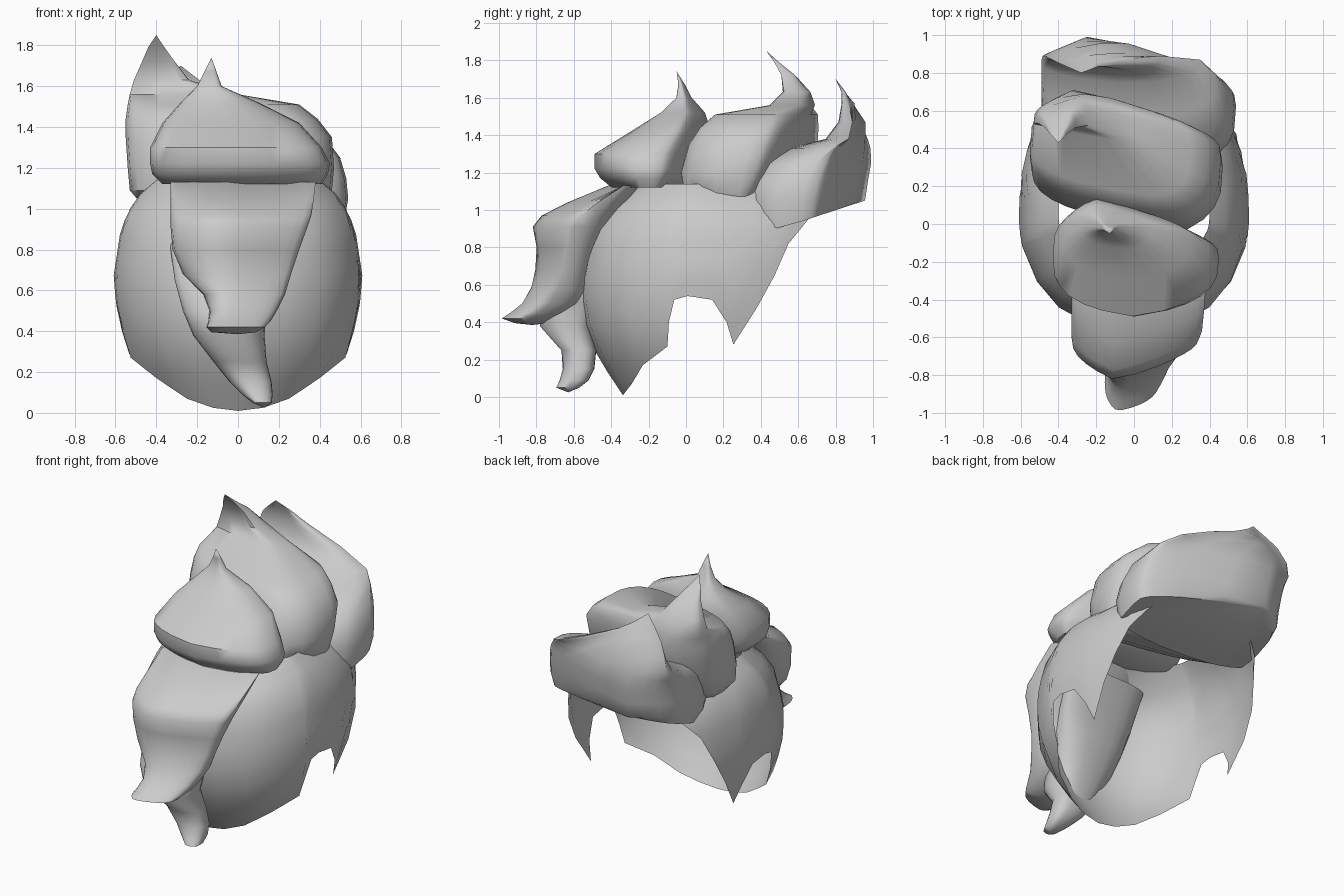
import bpy, bmesh
from math import sin, cos, pi, radians, copysign

cube = bpy.data.objects.get("Cube")
if cube:
    bpy.data.objects.remove(cube, do_unlink=True)

grey = bpy.data.materials.new("hair_grey")
grey.use_nodes = True
shade = (0.6, 0.6, 0.6, 1)
grey.diffuse_color = shade
grey.node_tree.nodes["Principled BSDF"].inputs["Base Color"].default_value = shade


def finish(name, bm, angle=50):
    """Turn a bmesh into a smooth shaded object."""
    bmesh.ops.recalc_face_normals(bm, faces=bm.faces)
    mesh = bpy.data.meshes.new(name)
    bm.to_mesh(mesh)
    bm.free()
    mesh.materials.append(grey)
    obj = bpy.data.objects.new(name, mesh)
    bpy.context.collection.objects.link(obj)
    bpy.ops.object.select_all(action='DESELECT')
    obj.select_set(True)
    bpy.context.view_layer.objects.active = obj
    bpy.ops.object.shade_smooth_by_angle(angle=radians(angle))


def bridge(bm, lower, upper):
    """Join two rows of vertices with quads."""
    for a, b, c, d in zip(lower, lower[1:], upper[1:], upper):
        bm.faces.new((a, b, c, d))


def soft(v, power):
    return copysign(abs(v) ** power, v)


def section(row, front, back, sides):
    """Rounded box whose front and back each fall away from a ridge."""
    z, x0, x1, y0, y1 = row
    half_x, half_y = (x1 - x0) / 2, (y1 - y0) / 2
    points = []
    for k in range(sides):
        a = 2 * pi * k / sides
        ridge, slope, power = back if sin(a) > 0 else front
        x = x0 + half_x + half_x * soft(cos(a), power)
        drop = min(slope * abs(x - ridge), half_y)
        y = y0 + half_y + (half_y - drop) * soft(sin(a), power)
        points.append((x, y, z))
    return points


def lock(name, rows, tip, front, back, dip=0, sides=24):
    """Loft sections (z, x min, x max, y min, y max) to a tip."""
    bm = bmesh.new()
    rings = []
    for row in rows:
        points = section(row, front, back, sides)
        if not rings:
            points = [(x, y, z + dip * abs(y - 0.5)) for x, y, z in points]
        rings.append([bm.verts.new(p) for p in points])
    bm.faces.new(rings[0])
    for lower, upper in zip(rings, rings[1:]):
        bridge(bm, lower + lower[:1], upper + upper[:1])
    end = bm.verts.new(tip)
    last = rings[-1]
    for a, b in zip(last, last[1:] + last[:1]):
        bm.faces.new((a, b, end))
    finish(name, bm)


def sample(table, key):
    """Linear lookup in a table sorted by its first column."""
    for a, b in zip(table, table[1:]):
        if key <= b[0]:
            t = (key - a[0]) / (b[0] - a[0])
            return [p + (q - p) * t for p, q in zip(a[1:], b[1:])]
    return list(table[-1][1:])


# Shell open at back and top: height, half width, front depth, back depth
profile = [(0, .3, .38, .6), (.1, .42, .45, .65), (.27, .54, .55, .8),
           (.45, .59, .62, .85), (.67, .61, .62, .85), (.9, .575, .57, .85),
           (1, .53, .5, .8), (1.1, .46, .38, .65), (1.14, .4, .3, .55)]
# Lower rim: angle from the front, height
rim = [(0, .01), (20, .025), (39, .07), (57, .17), (76, .27), (78, .4),
       (81, .52), (87, .54), (95, .52), (100, .4), (103, .28), (111, .48),
       (118, .65), (124, .82), (132, .92), (142, 1)]
columns = [(-a, z) for a, z in rim[:0:-1]] + rim
top, steps = profile[-1][0], 9
bm = bmesh.new()
rings = []
for s in range(steps + 1):
    ring = []
    for angle, low in columns:
        z = low + (top - low) * s / steps
        width, front, back = sample(profile, z)
        a = radians(angle)
        depth = front if cos(a) > 0 else back
        x, y = width * soft(sin(a), 0.92), 0.05 - depth * soft(cos(a), 0.92)
        ring.append(bm.verts.new((x, y, z)))
    rings.append(ring)
for lower, upper in zip(rings, rings[1:]):
    bridge(bm, lower, upper)
finish("hair_shell", bm)

# Three crest tufts, each curling up to a point on the right
lock("front_tuft", [
    (1.12, -.37, .41, -.4, .05), (1.17, -.42, .44, -.46, .1),
    (1.22, -.43, .45, -.49, .12), (1.3, -.43, .41, -.49, .13),
    (1.42, -.37, .3, -.3, .14), (1.52, -.28, .1, -.14, .11),
    (1.6, -.2, -.08, -.07, .04), (1.67, -.165, -.105, -.06, .01)],
    (-.13, -.05, 1.74), (0, .15, .7), (-.2, .3, .55))

lock("middle_tuft", [
    (1.02, -.47, .43, .1, .5), (1.09, -.53, .46, -.04, .6),
    (1.2, -.54, .47, -.06, .66), (1.35, -.55, .46, -.02, .71),
    (1.44, -.55, .39, .03, .72), (1.51, -.54, .3, .1, .72),
    (1.56, -.53, .0, .36, .7), (1.63, -.51, -.24, .4, .67),
    (1.72, -.47, -.31, .42, .6), (1.79, -.44, -.36, .425, .52)],
    (-.4, .43, 1.85), (.3, .2, .65), (-.3, .3, .5))

lock("rear_tuft", [
    (.9, -.46, .52, .28, .95), (1.05, -.49, .54, .27, .975),
    (1.15, -.49, .53, .3, .99), (1.25, -.49, .5, .37, 1.01),
    (1.33, -.49, .44, .55, 1.01), (1.38, -.49, .35, .74, 1),
    (1.47, -.47, .14, .81, .97), (1.57, -.42, -.09, .815, .91),
    (1.63, -.36, -.19, .81, .86)],
    (-.28, .8, 1.7), (0, .1, .6), (-.2, .32, .5), dip=.33)

# Two face locks hanging down the front
lock("upper_face_lock", [
    (1.13, -.33, .38, -.42, -.25), (1.04, -.33, .37, -.64, -.3),
    (.97, -.33, .36, -.78, -.35), (.91, -.33, .34, -.83, -.38),
    (.8, -.32, .3, -.81, -.45), (.68, -.27, .26, -.81, -.5),
    (.58, -.17, .23, -.85, -.52), (.5, -.14, .19, -.9, -.56),
    (.45, -.145, .16, -.96, -.62), (.42, -.155, .13, -1, -.68),
    (.395, -.13, .09, -.93, -.74)],
    (0, -.82, .385), (-.1, .32, .75), (0, 0, .75))

lock("lower_face_lock", [
    (1.02, -.33, .24, -.4, -.25), (.8, -.33, .2, -.55, -.36),
    (.65, -.31, .17, -.68, -.4), (.5, -.27, .14, -.78, -.45),
    (.38, -.22, .13, -.79, -.5), (.25, -.12, .14, -.67, -.48),
    (.15, -.04, .165, -.66, -.49), (.09, .02, .17, -.68, -.52),
    (.05, .07, .165, -.7, -.57)],
    (.13, -.63, .025), (.05, .1, .85), (0, 0, .75))
